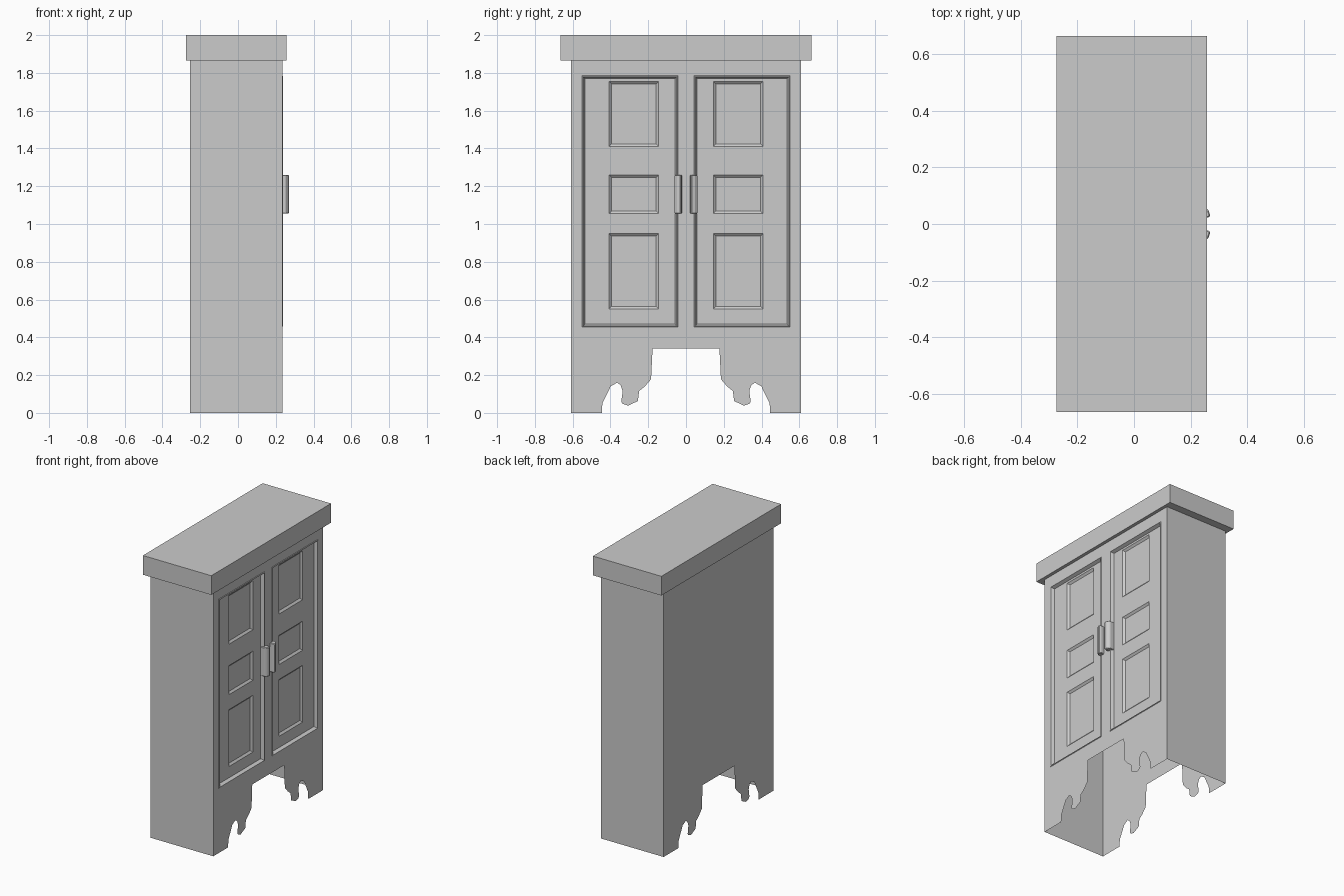
import bpy, bmesh

if "Cube" in bpy.data.objects:
    bpy.data.objects.remove(bpy.data.objects["Cube"])

FRONT, BACK, HALF, TOP = 0.235, -0.253, 0.61, 1.865
DOOR_Y, DOOR_Z = (0.043, 0.55), (0.455, 1.785)


def finish(name, bm):
    mesh = bpy.data.meshes.new(name)
    bm.to_mesh(mesh)
    bm.free()
    ob = bpy.data.objects.new(name, mesh)
    bpy.context.collection.objects.link(ob)
    return ob


def face(bm, pts):
    return bm.faces.new([bm.verts.new(p) for p in pts])


def framed_grid(name, x, ys, zs, is_panel, steps, remove_centre=False):
    """Grid of quads facing +x; chosen cells get stepped inset mouldings."""
    bm = bmesh.new()
    v = [[bm.verts.new((x, y, z)) for z in zs] for y in ys]
    panels = []
    for i in range(len(ys) - 1):
        for j in range(len(zs) - 1):
            f = bm.faces.new((v[i][j], v[i + 1][j], v[i + 1][j + 1], v[i][j + 1]))
            if is_panel(i, j):
                panels.append(f)
    bm.normal_update()
    for thickness, depth in steps:
        bmesh.ops.inset_individual(bm, faces=panels, thickness=thickness,
                                   depth=depth, use_even_offset=True)
        bm.normal_update()
    if remove_centre:
        bmesh.ops.delete(bm, geom=panels, context='FACES')
    return finish(name, bm)


# Scalloped foot outline (y, z), from the outer corner to the centre arch
foot = [(HALF, 0), (0.445, 0), (0.443, 0.05), (0.398, 0.142), (0.364, 0.16),
        (0.345, 0.145), (0.335, 0.115), (0.343, 0.06), (0.335, 0.048),
        (0.306, 0.038), (0.255, 0.063), (0.248, 0.116), (0.218, 0.14),
        (0.185, 0.178), (0.177, 0.34)]
outline = foot + [(-y, z) for y, z in reversed(foot)]


def scalloped_board(name, x, top):
    bm = bmesh.new()
    pts = outline + [(-HALF, top), (HALF, top)]
    f = face(bm, [(x, y, z) for y, z in pts])
    f.normal_update()
    if f.normal.x * x < 0:
        f.normal_flip()
    bmesh.ops.triangulate(bm, faces=[f])
    return finish(name, bm)


# Thin hollow carcass: scalloped front and back, plain sides
scalloped_board("front_skirt", FRONT, DOOR_Z[0])
scalloped_board("back_panel", BACK, TOP)
for s, side in ((-1, "left"), (1, "right")):
    bm = bmesh.new()
    pts = [(FRONT, 0), (BACK, 0), (BACK, TOP), (FRONT, TOP)]
    face(bm, [(x, s * HALF, z) for x, z in pts[::s]])
    finish(side + "_side_panel", bm)

# Face frame with a raised lip and a bevelled recess for each door
a, b = DOOR_Y
framed_grid("face_frame", FRONT, [-HALF, -b, -a, a, b, HALF],
            [DOOR_Z[0], DOOR_Z[1], TOP],
            lambda i, j: i in (1, 3) and j == 0,
            [(0.003, 0.004), (0.003, 0.0), (0.01, -0.022)], True)

# Doors with three sunken panels, and a pull handle on each
IN = 0.016
grip = [(0.21, 0.06), (0.252, 0.06), (0.264, 0.047), (0.27, 0.028),
        (0.258, 0.021), (0.21, 0.021)]
for s, side in ((-1, "left"), (1, "right")):
    ys = sorted(s * y for y in (a + IN, 0.145, 0.408, b - IN))
    zs = [DOOR_Z[0] + IN, 0.55, 0.95, 1.055, 1.26, 1.41, 1.755, DOOR_Z[1] - IN]
    framed_grid(side + "_door", FRONT - 0.018, ys, zs,
                lambda i, j: i == 1 and j in (1, 3, 5), [(0.014, -0.012)])

    bm = bmesh.new()
    base = face(bm, [(x, s * y, 1.055) for x, y in grip])
    ext = bmesh.ops.extrude_face_region(bm, geom=[base], use_keep_orig=True)
    top = [g for g in ext["geom"] if isinstance(g, bmesh.types.BMVert)]
    bmesh.ops.translate(bm, verts=top, vec=(0, 0, 0.205))
    bmesh.ops.recalc_face_normals(bm, faces=bm.faces)
    handle = finish(side + "_handle", bm)
    bev = handle.modifiers.new("soft_edges", 'BEVEL')
    bev.width, bev.segments = 0.004, 1

# Overhanging cornice slab
bpy.ops.mesh.primitive_cube_add(size=1, location=(-0.008, 0, 1.9325))
cornice = bpy.context.object
cornice.name = "cornice"
cornice.scale = (0.532, 1.33, 0.135)
